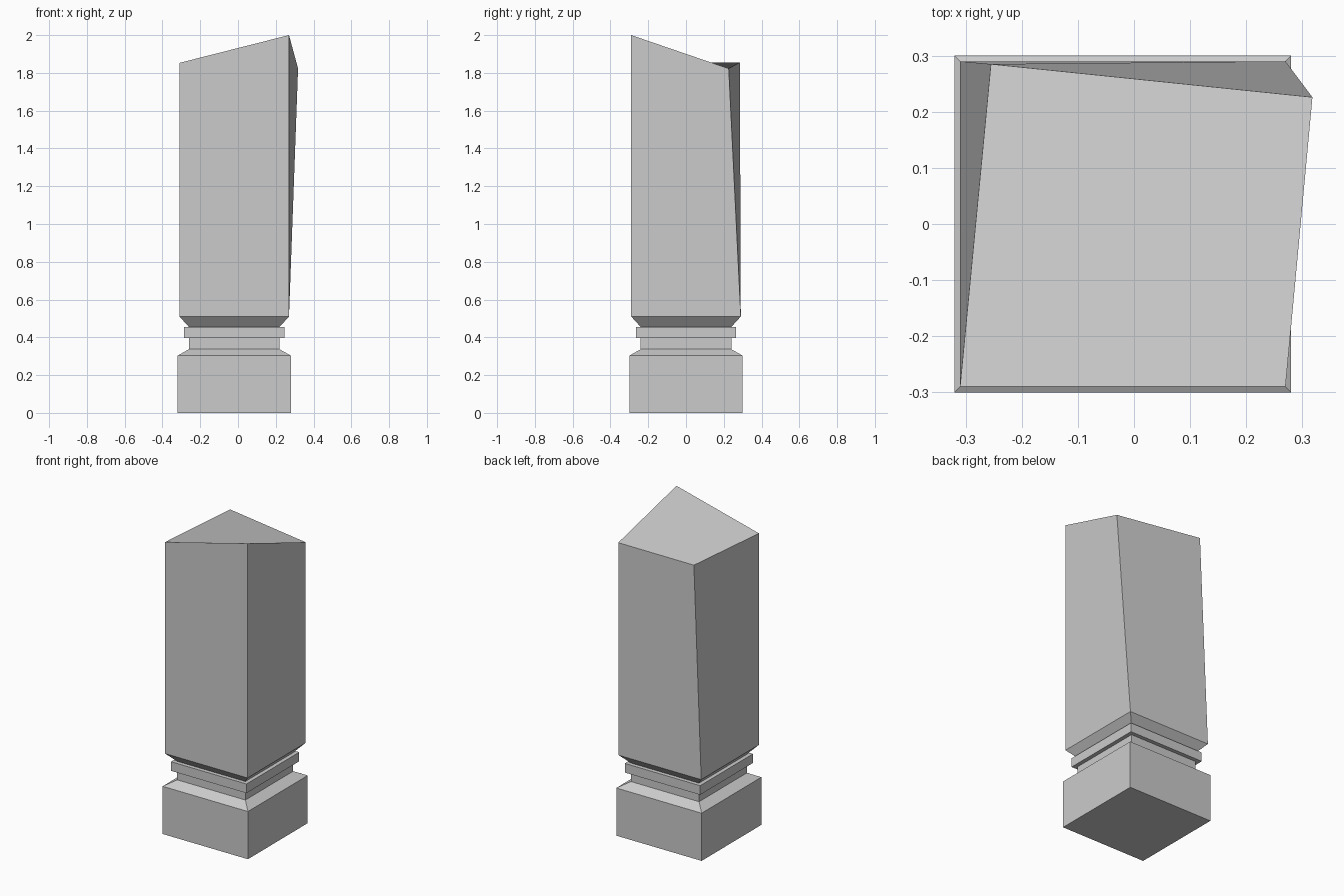
import bpy, bmesh

if "Cube" in bpy.data.objects:
    bpy.data.objects.remove(bpy.data.objects["Cube"])

CX = -0.02  # the shaft axis sits slightly left of centre


def square(half, z):
    """Four corners: front-left, front-right, back-right, back-left."""
    return [(CX + sx * half, sy * half, z)
            for sx, sy in ((-1, -1), (1, -1), (1, 1), (-1, 1))]


def loft(name, rings):
    """Closed flat-faced solid through a stack of four-cornered rings."""
    bm = bmesh.new()
    loops = [[bm.verts.new(p) for p in ring] for ring in rings]
    bm.faces.new(loops[0][::-1])
    for low, high in zip(loops, loops[1:]):
        for i in range(4):
            j = (i + 1) % 4
            bm.faces.new((low[i], low[j], high[j], high[i]))
    bm.faces.new(loops[-1])
    mesh = bpy.data.meshes.new(name)
    bm.to_mesh(mesh)
    bm.free()
    obj = bpy.data.objects.new(name, mesh)
    bpy.context.collection.objects.link(obj)
    return obj


# Stepped profile: plinth, chamfer, neck, collar, flare to the shaft
profile = [(0.30, 0.0), (0.30, 0.303), (0.24, 0.337), (0.24, 0.397),
           (0.265, 0.397), (0.265, 0.455), (0.24, 0.455), (0.29, 0.51)]

# Crooked slanted top of the shaft
top = [(-0.31, -0.29, 1.853), (0.27, -0.29, 2.0),
       (0.318, 0.226, 1.823), (-0.255, 0.285, 1.856)]

loft("stone_post", [square(h, z) for h, z in profile] + [top])
